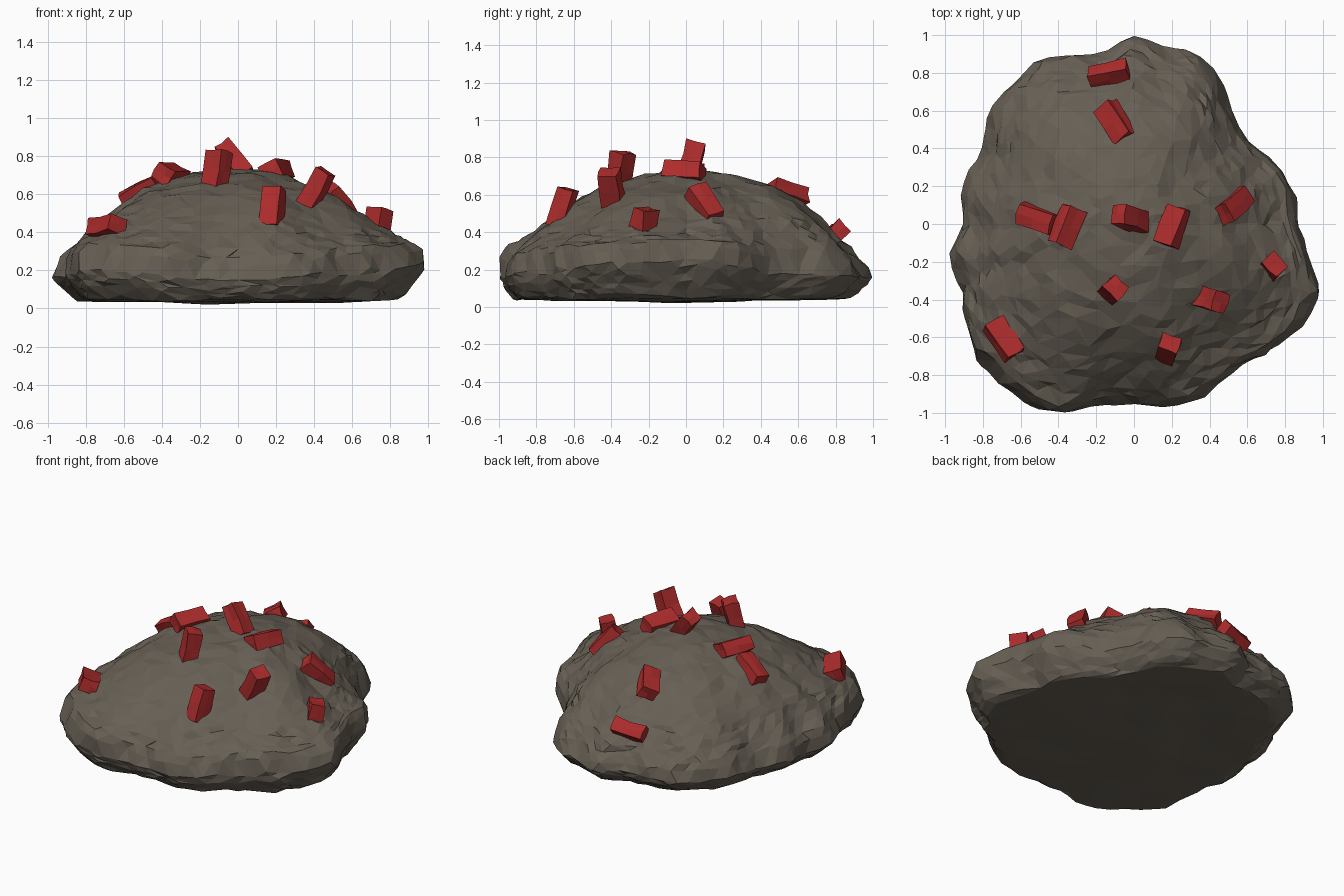
import bpy, bmesh, math, random
from mathutils import Vector, Matrix, noise

if "Cube" in bpy.data.objects:
    bpy.data.objects.remove(bpy.data.objects["Cube"])

random.seed(4)


def material(name, rgb):
    m = bpy.data.materials.new(name)
    m.diffuse_color = (*rgb, 1)
    m.use_nodes = True
    m.node_tree.nodes["Principled BSDF"].inputs["Base Color"].default_value = m.diffuse_color
    return m


def finish(bm, name, mat):
    bmesh.ops.recalc_face_normals(bm, faces=bm.faces)
    me = bpy.data.meshes.new(name)
    bm.to_mesh(me)
    bm.free()
    me.materials.append(mat)
    ob = bpy.data.objects.new(name, me)
    bpy.context.collection.objects.link(ob)
    return ob


stone = material("stone", (0.135, 0.115, 0.09))
red = material("red_brick", (0.42, 0.025, 0.025))

# Plan outline: radius every 10 degrees, counter-clockwise from +x
RADII = [.86, .865, .825, .775, .75, .80, .905, .955, .95, 1.01, .92, .95,
         1.005, .995, .97, .91, .90, .93, .91, .985, .975, 1.045, 1.09, 1.105,
         1.10, 1.065, .975, .96, .985, .995, .95, .955, 1.0, 1.05, 1.04, .945]
# Height of the slope every 45 degrees, at these fractions of the radius
T = [0, .25, .5, .65, .8, .9, .97, 1.0]
HEIGHTS = [
    [.74, .70, .61, .51, .41, .365, .35, .25],
    [.74, .71, .635, .56, .47, .38, .29, .18],
    [.74, .71, .64, .545, .40, .30, .22, .16],
    [.74, .71, .63, .54, .43, .33, .26, .16],
    [.74, .71, .64, .55, .42, .32, .24, .15],
    [.74, .70, .60, .52, .43, .38, .34, .20],
    [.74, .70, .62, .535, .41, .315, .25, .15],
    [.74, .70, .60, .51, .40, .35, .32, .21]]


def radius(a):
    f = a / (2 * math.pi) * 36
    i = int(f)
    return RADII[i % 36] + (RADII[(i + 1) % 36] - RADII[i % 36]) * (f - i)


def row_height(row, t):
    for k in range(len(T) - 1):
        if t <= T[k + 1]:
            f = (t - T[k]) / (T[k + 1] - T[k])
            return row[k] + (row[k + 1] - row[k]) * f
    return row[-1]


def height(a, t):
    f = a / (2 * math.pi) * 8
    i = int(f)
    s = (1 - math.cos((f - i) * math.pi)) / 2
    h0, h1 = row_height(HEIGHTS[i % 8], t), row_height(HEIGHTS[(i + 1) % 8], t)
    return h0 + (h1 - h0) * s


# Rock mound: an icosphere whose upper half becomes the slope and whose
# lower half becomes the undercut rim and flat underside
bm = bmesh.new()
bmesh.ops.create_icosphere(bm, subdivisions=5, radius=1)
for v in bm.verts:
    d = v.co.normalized()
    a = math.atan2(d.y, d.x) % (2 * math.pi)
    u = math.sqrt(max(0, 1 - abs(d.z)))
    under = .07 if math.sin(a) < -.6 else .12     # less undercut at the front
    if d.z >= 0:
        t = u * (1 + .4 * (1 - u))
        z = height(a, t)
    elif u > .8:
        k = (1 - u) / .2
        t = 1 - under * k ** 1.4
        z = height(a, 1) * (1 - k) + .045 * k
    else:
        t = u / .8 * (1 - under)
        z = .025 + .02 * t
    r = radius(a) * t
    p = Vector((r * math.cos(a), r * math.sin(a), z))
    if d.z >= 0 or u > .8:
        lump = .010 * noise.noise(p * 4) + .012 * noise.noise(p * 10)
        if t > .8:
            p += Vector((p.x, p.y, 0)) * lump * 2
        p.z += lump
        p += Vector([random.uniform(-.006, .006) for _ in range(3)])
    else:
        p.z += .012 * noise.noise(p * 3)
    p.z = max(p.z, 0)
    v.co = p
rock = finish(bm, "rock_mound", stone)
# Collapse to irregular chiselled facets
dec = rock.modifiers.new("facets", 'DECIMATE')
dec.ratio = .45

# Red bricks stuck in the rock: (centre, long axis, roll in degrees)
BRICKS = [
    ((-.13, .79, .385), (.2, .04, .03), 40),
    ((-.10, .54, .605), (.12, -.19, .06), 25),
    ((-.51, .03, .61), (.18, -.06, .09), 15),
    ((-.355, -.01, .705), (.08, .2, .0), 30),
    ((-.02, .03, .78), (-.11, .04, .14), 20),
    ((.205, -.01, .72), (.07, .2, -.01), -25),
    ((.53, .10, .55), (.10, .10, -.15), 20),
    ((.73, -.23, .42), (.03, .03, .2), 0),
    ((.41, -.40, .63), (.09, -.03, .17), 0),
    ((-.11, -.35, .725), (.03, .03, .2), 0),
    ((.18, -.66, .53), (.02, .06, .2), 0),
    ((-.69, -.61, .425), (.12, -.17, .03), -20)]

for i, (centre, axis, roll) in enumerate(BRICKS):
    u = Vector(axis).normalized()
    w = Vector((0, 0, 1)).cross(u).normalized()
    v = u.cross(w)
    rot = Matrix((u, w, v)).transposed().to_4x4()
    rot = rot @ Matrix.Rotation(math.radians(roll), 4, 'X')
    bm = bmesh.new()
    bmesh.ops.create_cube(bm, size=1)
    bmesh.ops.subdivide_edges(bm, edges=bm.edges[:], cuts=1, use_grid_fill=True)
    for p in bm.verts:
        p.co = Vector((p.co.x * .21, p.co.y * .108, p.co.z * .09))
        p.co += Vector([random.uniform(-.006, .006) for _ in range(3)])
    bm.transform(Matrix.Translation(centre) @ rot)
    finish(bm, f"brick_{i + 1}", red)
